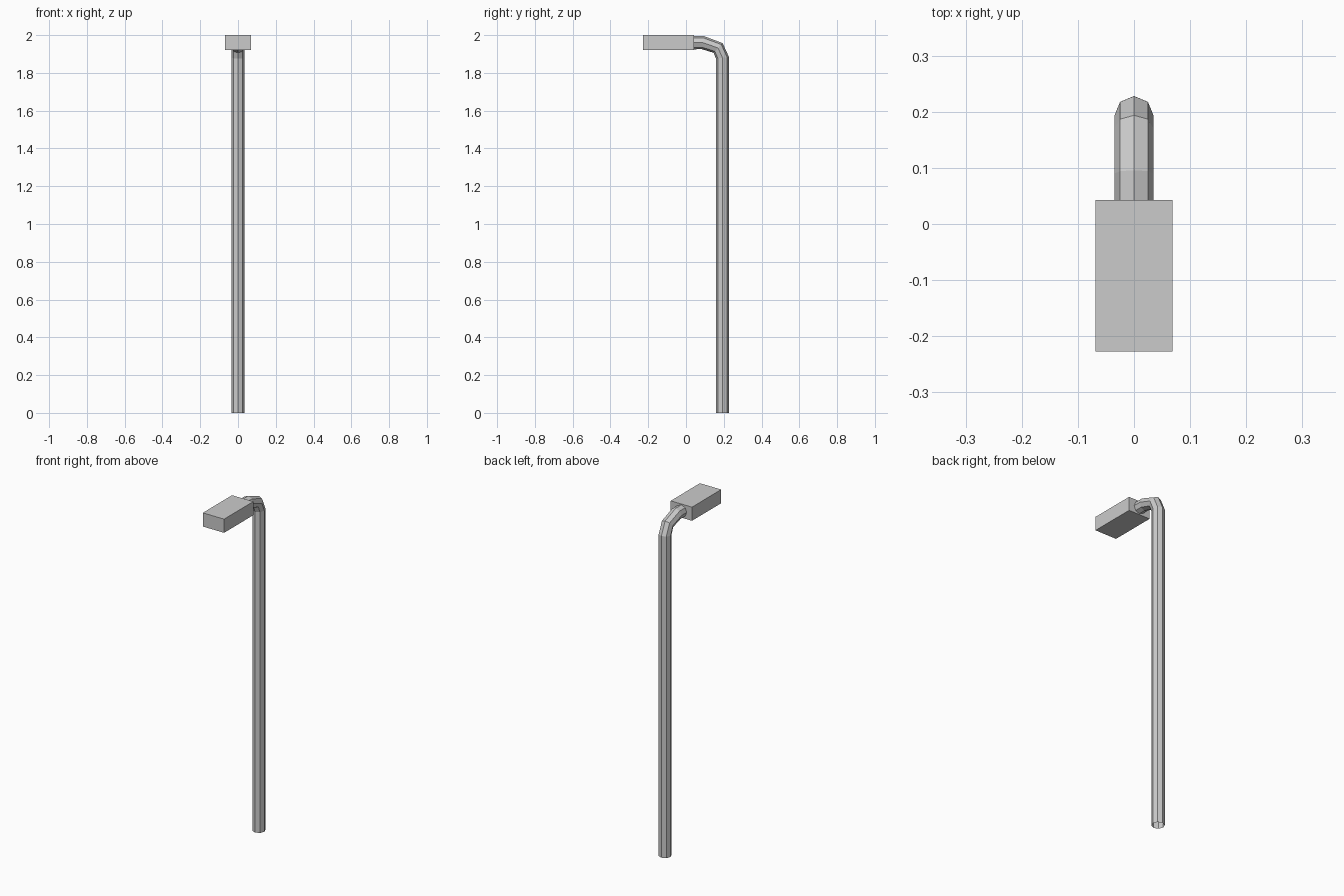
import bpy, bmesh
from math import cos, sin, pi
from mathutils import Vector

if "Cube" in bpy.data.objects:
    bpy.data.objects.remove(bpy.data.objects["Cube"])

SIDES = 8
RADIUS = 0.035


def make_object(name, bm):
    bmesh.ops.recalc_face_normals(bm, faces=bm.faces)
    mesh = bpy.data.meshes.new(name)
    bm.to_mesh(mesh)
    bm.free()
    obj = bpy.data.objects.new(name, mesh)
    bpy.context.collection.objects.link(obj)
    return obj


# Bent octagonal pole, open at the ends: rings swept along a path in the YZ plane
path = [Vector((0, y, z)) for y, z in
        [(0.193, 0), (0.193, 1.88), (0.17, 1.932), (0.09, 1.96), (0.043, 1.96)]]
bm = bmesh.new()
rings = []
for i, p in enumerate(path):
    before = (p - path[max(i - 1, 0)]).normalized()
    after = (path[min(i + 1, len(path) - 1)] - p).normalized()
    tangent = (before + after).normalized()
    if i == 1:
        tangent = Vector((0, -0.1, 1)).normalized()
    side = Vector((1, 0, 0))
    out = tangent.cross(side)
    rings.append([bm.verts.new(p + RADIUS * (cos(a) * side + sin(a) * out))
                  for a in (2 * pi * k / SIDES for k in range(SIDES))])
for lower, upper in zip(rings, rings[1:]):
    for k in range(SIDES):
        n = (k + 1) % SIDES
        bm.faces.new((lower[k], lower[n], upper[n], upper[k]))
make_object("lamp_pole", bm)

# Rectangular lamp head
bm = bmesh.new()
bmesh.ops.create_cube(bm, size=1)
bmesh.ops.scale(bm, vec=(0.138, 0.27, 0.08), verts=bm.verts)
bmesh.ops.translate(bm, vec=(0, -0.092, 1.96), verts=bm.verts)
make_object("lamp_head", bm)
